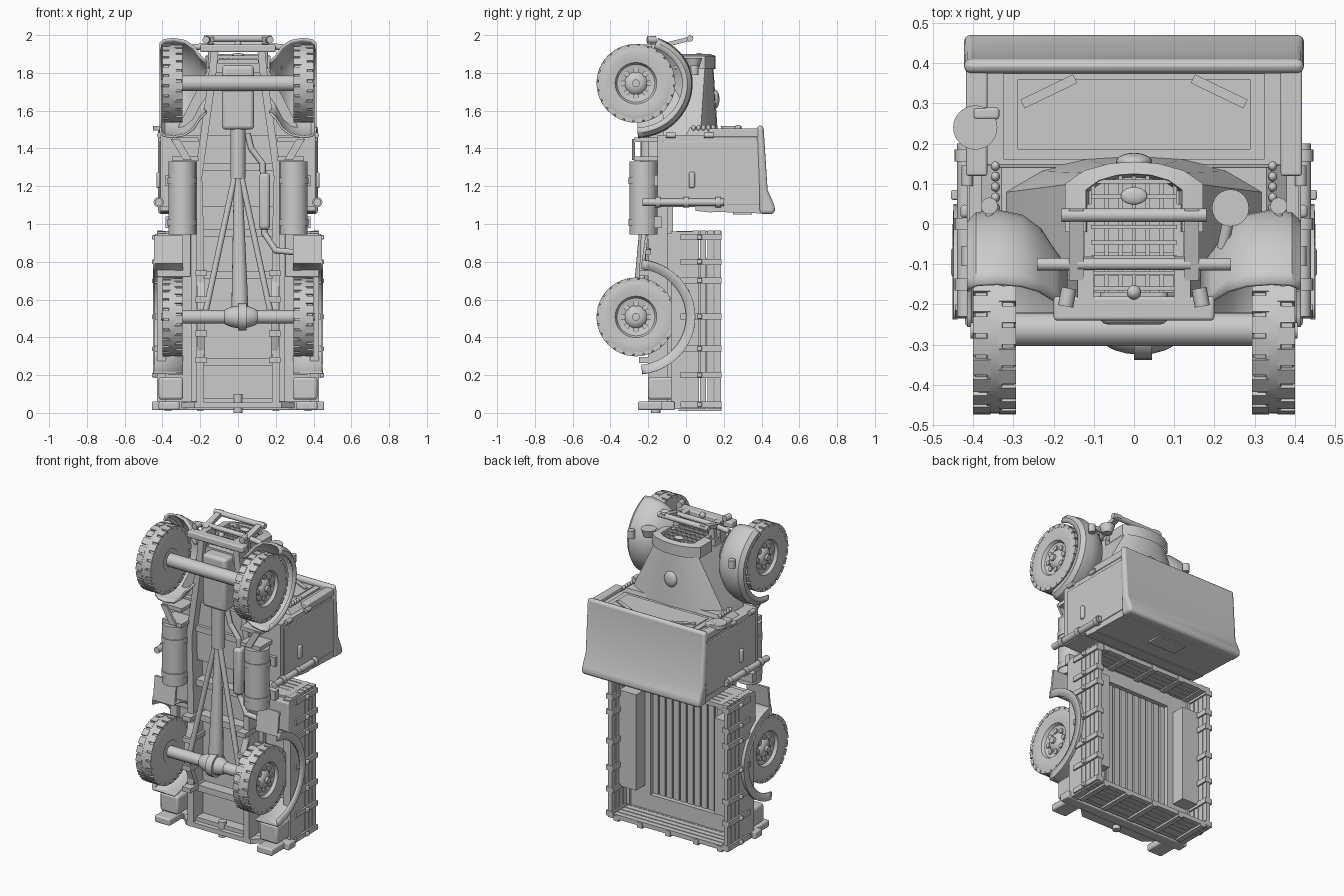
import bpy, bmesh
from math import sin, cos, pi, radians
from mathutils import Vector, Matrix

default_cube = bpy.data.objects.get("Cube")
if default_cube:
    bpy.data.objects.remove(default_cube, do_unlink=True)

grey = bpy.data.materials.new("plain grey")
grey.use_nodes = True
grey.diffuse_color = (0.6, 0.6, 0.6, 1)
grey.node_tree.nodes["Principled BSDF"].inputs["Base Color"].default_value = (0.6, 0.6, 0.6, 1)


def finish(name, bm, bevel=0, smooth=True):
    bmesh.ops.recalc_face_normals(bm, faces=bm.faces)
    mesh = bpy.data.meshes.new(name)
    bm.to_mesh(mesh)
    bm.free()
    mesh.materials.append(grey)
    obj = bpy.data.objects.new(name, mesh)
    bpy.context.collection.objects.link(obj)
    if bevel:
        mod = obj.modifiers.new("Bevel", "BEVEL")
        mod.width, mod.segments, mod.limit_method = bevel, 3, "ANGLE"
    if smooth:
        bpy.ops.object.select_all(action="DESELECT")
        obj.select_set(True)
        bpy.context.view_layer.objects.active = obj
        bpy.ops.object.shade_smooth_by_angle(angle=radians(35))
    return obj


def add_box(bm, centre, size, turn=Matrix()):
    bmesh.ops.create_cube(bm, size=1, matrix=Matrix.Translation(centre) @ turn @ Matrix.Diagonal((*size, 1)))


def box(name, x, y, z, bevel=0):
    bm = bmesh.new()
    spans = [x, y, z]
    add_box(bm, [(a + b) / 2 for a, b in spans], [abs(b - a) for a, b in spans])
    return finish(name, bm, bevel, bevel > 0)


def pair(name, x, y, z, bevel=0):
    for side, s in (("left", 1), ("right", -1)):
        box(f"{side}_{name}", (s * x[0], s * x[1]), y, z, bevel)


def add_tube(bm, p, q, r, r2=None, n=16):
    p, q = Vector(p), Vector(q)
    turn = (q - p).to_track_quat("Z", "Y").to_matrix().to_4x4()
    bmesh.ops.create_cone(bm, cap_ends=True, segments=n, radius1=r, radius2=r if r2 is None else r2,
                          depth=(q - p).length, matrix=Matrix.Translation((p + q) / 2) @ turn)


def tube(name, points, r, r2=None, n=16):
    bm = bmesh.new()
    for p, q in zip(points, points[1:]):
        add_tube(bm, p, q, r, r2, n)
    for p in points[1:-1]:
        bmesh.ops.create_uvsphere(bm, u_segments=n, v_segments=8, radius=r, matrix=Matrix.Translation(p))
    return finish(name, bm)


def loft(name, rings, closed=True, bevel=0):
    bm = bmesh.new()
    rows = [[bm.verts.new(v) for v in ring] for ring in rings]
    n = len(rows[0])
    for a, b in zip(rows, rows[1:]):
        for i in range(n if closed else n - 1):
            j = (i + 1) % n
            bm.faces.new((a[i], a[j], b[j], b[i]))
    if closed:
        bm.faces.new(rows[0])
        bm.faces.new(rows[-1])
    return finish(name, bm, bevel)


def ball(name, centre, size):
    bm = bmesh.new()
    bmesh.ops.create_uvsphere(bm, u_segments=20, v_segments=12, radius=1,
                              matrix=Matrix.Translation(centre) @ Matrix.Diagonal((*size, 1)))
    return finish(name, bm)


# Wheels: lathed tyre, shallow tread lugs, hub and bolts
def wheel_mesh():
    bm = bmesh.new()
    profile = [(-.05, .07), (-.052, .19), (-.048, .2), (-.02, .201), (-.018, .207), (.018, .207), (.02, .201),
               (.048, .2), (.052, .19), (.054, .15), (.048, .11), (.03, .1), (.022, .06), (.035, .05), (.045, .03), (.045, 0)]
    verts = [bm.verts.new((x, r, 0)) for x, r in profile]
    edges = [bm.edges.new(e) for e in zip(verts, verts[1:])]
    bmesh.ops.spin(bm, geom=verts + edges, cent=(0, 0, 0), axis=(1, 0, 0), angle=2 * pi, steps=48, use_merge=True)
    bmesh.ops.remove_doubles(bm, verts=bm.verts, dist=.0005)
    for i in range(24):
        for s in (-1, 1):
            turn = Matrix.Rotation(2 * pi * (i + s / 4) / 24, 4, "X")
            add_box(bm, turn @ Vector((s * .032, .197, 0)), (.043, .022, .042), turn)
    for i in range(8):
        d = Vector((0, cos(i * pi / 4), sin(i * pi / 4)))
        add_tube(bm, d * .07 + Vector((.015, 0, 0)), d * .07 + Vector((.034, 0, 0)), .015, n=10)
    add_tube(bm, (-.03, 0, 0), (-.045, 0, 0), .09, n=24)
    add_tube(bm, (.03, 0, 0), (.06, 0, 0), .02)
    return finish("front_left_wheel", bm)


AXLE_Y, FRONT_Z, REAR_Z = -.265, 1.745, .508
wheel = wheel_mesh()
wheel.location = (.347, AXLE_Y, FRONT_Z)
for name, x, z, a in (("front_right", -.347, FRONT_Z, pi), ("rear_left", .347, REAR_Z, 0), ("rear_right", -.347, REAR_Z, pi)):
    copy = wheel.copy()
    copy.name = name + "_wheel"
    copy.location, copy.rotation_euler = (x, AXLE_Y, z), (0, 0, a)
    bpy.context.collection.objects.link(copy)

# Axles and drive line
tube("front_axle", [(-.3, -.262, FRONT_Z), (.3, -.262, FRONT_Z)], .042)
tube("rear_axle", [(-.3, AXLE_Y, REAR_Z), (.3, AXLE_Y, REAR_Z)], .036)
ball("differential", (.015, AXLE_Y, REAR_Z), (.11, .06, .06))
tube("differential_flange", [(.0, AXLE_Y, REAR_Z), (.045, AXLE_Y, REAR_Z)], .073, n=24)
box("engine_sump", (-.085, .085), (-.25, -.1), (1.5, 1.84), .02)
tube("gearbox_shaft", [(0, -.2, 1.24), (0, -.2, 1.52)], .04)
tube("propeller_shaft", [(.01, -.24, .56), (0, -.2, 1.26)], .045, .022)
tube("exhaust_pipe", [(.05, -.18, 1.48), (.07, -.18, 1.4), (.13, -.18, 1.32), (.14, -.18, .95), (.2, -.2, .86), (.3, -.2, .85)], .016)
box("muffler", (.11, .17), (-.22, -.15), (.97, 1.27), .02)

# Chassis frame
box("floor_pan", (-.25, .25), (-.1, -.07), (.04, 1.46))
box("front_floor_pan", (-.16, .16), (-.13, -.07), (1.4, 1.87))
for s, side in ((1, "left"), (-1, "right")):
    rail = [(.12, 1.95), (.14, 1.75), (.21, 1.25), (.2, .9), (.2, .04)]
    loft(side + "_rail", [[(s * (x + dx), y, z) for dx, y in ((-.02, -.2), (.02, -.2), (.02, -.08), (-.02, -.08))] for x, z in rail])
    tube(side + "_torque_arm", [(s * .02, -.21, 1.24), (s * .17, -.24, .54)], .016)
    for z in (.28, .42, .6, .74):
        box(side + "_spring_clamp", (s * .165, s * .225), (-.25, -.1), (z - .015, z + .015))
    loft(side + "_leaf_spring", [[(s * x, y + d, z) for x, d in ((.175, 0), (.215, 0), (.215, .03), (.175, .03))]
                                 for z, y in ((.26, -.17), (.4, -.23), (.51, -.25), (.62, -.23), (.76, -.17))])
    # Tanks with straps, and open step brackets
    tube(side + "_tank", [(s * .295, -.225, .945), (s * .295, -.225, 1.33)], .074, n=28)
    for z in (1.01, 1.23):
        tube(side + "_tank_strap", [(s * .295, -.225, z - .017), (s * .295, -.225, z + .017)], .079, n=28)
        box(side + "_tank_bracket", (s * .2, s * .385), (-.17, -.13), (z - .03, z + .03))
    loft(side + "_step", [[(s * x, y, z) for x, y in ((a, -.285), (a + .045, -.285), (a + .045, -.27), (a, -.27))]
                          for a, z in ((.245, 1.34), (.31, 1.45))])
    for z in (1.345, 1.445):
        box(side + "_step_hanger", (s * .21, s * .35), (-.275, -.14), (z - .012, z + .012))

for z in (.06, .27, .73, .95, 1.3):
    box("cross_member", (-.2, .2), (-.17, -.1), (z - .02, z + .02))

# Front and rear mudguards swept around the wheels
guard = [(.41, .05), (.41, .025), (.39, .006), (.34, 0), (.28, .012), (.235, .045), (.2, .1), (.17, .13)]
flat_guard = [(.445, .045), (.445, 0), (.29, 0)]
for s, side in ((1, "left"), (-1, "right")):
    for name, section, cz, ry, up, down, start, end in (
            ("front_mudguard", guard, FRONT_Z, .295, .255, .285, -88, 67),
            ("rear_mudguard", flat_guard, REAR_Z, .31, .3, .3, -84, 84)):
        rings = []
        for i in range(25):
            a = radians(start + (end - start) * i / 24)
            rz = up if a > 0 else down
            rings.append([(s * x, AXLE_Y + (ry - d) * cos(a), cz + (rz - d) * sin(a)) for x, d in section])
        solid = loft(f"{side}_{name}", rings, closed=False).modifiers.new("Thickness", "SOLIDIFY")
        solid.thickness, solid.offset = .012, 0
    # Lamps, hinge beads, tow hooks and brush guard posts at the front
    tube(side + "_side_lamp", [(s * .36, .045, 1.79), (s * .36, .045, 1.84)], .021)
    tube(side + "_lamp_stem", [(s * .36, 0, 1.81), (s * .36, .04, 1.81)], .01)
    tube(side + "_tow_hook", [(s * .162, -.16, 1.975), (s * .17, -.205, 1.975)], .019)
    for i in range(5):
        ball(side + "_cowl_bead", (s * .345, .04 + i * .026, 1.51), (.011, .012, .015))
    loft(side + "_guard_post", [[(s * x, y, z + d) for x, d in ((.126, -.012), (.162, -.012), (.162, .012), (.126, .012))]
                                for y, z in ((-.14, 1.94), (.038, 1.985))])
    tube(side + "_guard_stay", [(s * .145, -.12, 1.84), (s * .145, -.12, 1.95)], .014)
    tube(side + "_mudguard_stay", [(s * .14, -.1, 1.945), (s * .24, -.1, 1.935)], .016)
    loft(side + "_mud_flap", [[(s * x, y + d, z) for x, d in ((.29, 0), (.445, 0), (.445, .015), (.29, .015))]
                              for z, y in ((.79, -.235), (.94, -.215))])

tube("guard_upper_bar", [(-.18, .022, 1.982), (.18, .022, 1.982)], .017)
tube("guard_lower_bar", [(-.14, -.1, 1.95), (.14, -.1, 1.95)], .015)
box("front_cross_member", (-.2, .2), (-.24, -.18), (1.91, 1.95), .008)
ball("crank_socket", (0, -.17, 1.95), (.018, .018, .02))
tube("headlamp", [(.24, .04, 1.83), (.24, .04, 1.88)], .03, .046, n=24)
tube("headlamp_bracket", [(.22, -.06, 1.83), (.24, .03, 1.85)], .014)


# Bonnet, radiator and grille
def arch(w, low, high, z, crown):
    half = [(w, low), (w, high), (w * .72, high + crown * .6), (w * .35, high + crown * .92)]
    return [(x, y, z) for x, y in half] + [(0, high + crown, z)] + [(-x, y, z) for x, y in reversed(half)]


loft("bonnet", [arch(.33, -.12, .08, 1.47, .09), arch(.31, -.12, .08, 1.53, .085), arch(.155, -.14, .1, 1.83, .045)])
loft("radiator", [arch(.13, -.17, .09, 1.8, .05), arch(.13, -.17, .09, 1.85, .05)])
rim = [arch(.172, -.02, .1, 1.82, .055), arch(.172, -.02, .1, 1.89, .055), arch(.12, -.02, .085, 1.9, .04), arch(.11, -.02, .08, 1.84, .035)]
loft("radiator_surround", rim, closed=False)
pair("grille_side", (.105, .125), (-.17, .05), (1.83, 1.885))
bm = bmesh.new()
for i in range(7):
    add_box(bm, (-.102 + i * .034, -.025, 1.876), (.01, .29, .014))
for i in range(8):
    add_box(bm, (0, -.16 + i * .038, 1.884), (.215, .01, .014))
finish("grille_bars", bm, smooth=False)
ball("grille_badge", (0, .07, 1.895), (.033, .022, .01))
ball("bonnet_cap", (0, .155, 1.66), (.045, .022, .05))

# Cab: body, recessed windscreen, pillars, roof and rear window
body = [(-.15, 1.09), (-.15, 1.47), (.14, 1.47), (.14, 1.06), (.05, 1.07), (.05, 1.09)]
loft("cab_body", [[(x, y, z) for y, z in body] for x in (-.41, .41)])
upper = [(.13, 1.065), (.13, 1.48), (.39, 1.48), (.43, 1.055)]
loft("cab_upper", [[(x, y, z) for y, z in upper] for x in (-.41, .41)])
loft("cowl", [[(x, y, 1.47) for x, y in ((-.38, .0), (.38, .0), (.38, .15), (-.38, .15))],
              [(x, y, 1.51) for x, y in ((-.33, .02), (.33, .02), (.33, .14), (-.33, .14))]])
pair("windscreen_pillar", (.365, .418), (.12, .39), (1.46, 1.505), .006)
box("windscreen_frame", (-.325, .325), (.16, .38), (1.47, 1.492))
box("windscreen_pane", (-.29, .29), (.185, .36), (1.48, 1.497))
roof = [(.375, 1.46), (.375, 1.52), (.41, 1.522), (.432, 1.18), (.472, 1.09), (.468, 1.053), (.39, 1.053)]
loft("cab_roof", [[(x, y, z) for y, z in roof] for x in (-.423, .423)], bevel=.02)
box("rear_window", (-.1, .1), (.25, .35), (1.05, 1.061))
for s, side in ((1, "left"), (-1, "right")):
    bm = bmesh.new()
    add_box(bm, (s * .212, .33, 1.5), (.145, .024, .008), Matrix.Rotation(-s * .45, 4, "Z"))
    finish(side + "_wiper", bm)
    box(side + "_door", (s * .4, s * .416), (-.12, .39), (1.1, 1.44), .004)
    box(side + "_door_handle", (s * .41, s * .432), (.015, .048), (1.19, 1.275), .01)
    tube(side + "_cab_rod", [(s * .42, -.23, 1.115), (s * .42, .2, 1.115)], .02)
    for y in (-.15, .0, .17):
        tube(side + "_rod_collar", [(s * .42, y - .015, 1.115), (s * .42, y + .015, 1.115)], .027)
    for y in (-.08, .12):
        tube(side + "_door_hinge", [(s * .415, y - .025, 1.47), (s * .415, y + .025, 1.47)], .014)
tube("mirror", [(-.395, .24, 1.495), (-.395, .24, 1.52)], .055, n=28)
box("mirror_arm", (-.4, -.335), (.26, .29), (1.49, 1.523), .008)

# Cargo bed: ribbed floor, slatted walls, posts, benches and tailgate
box("bed_floor", (-.42, .42), (-.05, -.02), (.02, .96))
for i in range(10):
    x = -.225 + i * .05
    box("floor_plank", (x - .019, x + .019), (-.02, -.008), (.06, .93))
pair("bed_bench", (.28, .4), (-.02, .11), (.2, .82))
pair("bench_ledge", (.24, .4), (-.02, .02), (.05, .93))
for name, z in (("rear_ledge", (.05, .15)), ("front_ledge", (.85, .94))):
    box(name, (-.25, .25), (-.02, .02), z)
pair("bed_sill", (.38, .43), (-.08, .035), (.02, .96))
for name, z in (("tail", (.022, .05)), ("head", (.935, .962))):
    box(name + "board_sill", (-.42, .42), (-.05, .032), z)
    for i in range(4):
        y = .035 + i * .039
        box(name + "board_slat", (-.42, .42), (y, y + .033), z)
for i in range(4):
    y = .035 + i * .039
    pair("side_slat", (.4, .428), (y, y + .033), (.02, .965))
for z in (.045, .2, .34, .51, .7, .8, .93):
    pair("side_post", (.39, .44), (-.03, .188), (z - .016, z + .016))
    pair("post_bolt", (.435, .455), (.06, .085), (z - .012, z + .012), .005)
for x in (-.37, -.2, 0, .2, .37):
    for z in (.027, .945):
        box("end_post", (x - .018, x + .018), (-.04, .188), (z - .018, z + .018))

# Rear end: side brackets, lockers, skirt, bumper and lamps
pair("side_bracket", (.25, .43), (-.1, -.04), (.72, .95), .006)
pair("rear_locker", (.29, .42), (-.2, -.05), (.07, .19), .015)
box("rear_bumper", (-.455, .455), (-.13, -.06), (.015, .06), .006)
skirt = [(-.3, -.13), (.3, -.13), (.23, -.2), (-.23, -.2)]
loft("rear_skirt", [[(x, y, z) for x, y in skirt] for z in (.025, .055)])
pair("rear_lamp", (.31, .42), (-.255, -.12), (.015, .06), .01)
tube("tow_hitch", [(0, -.16, 0), (0, -.16, .1)], .024)
